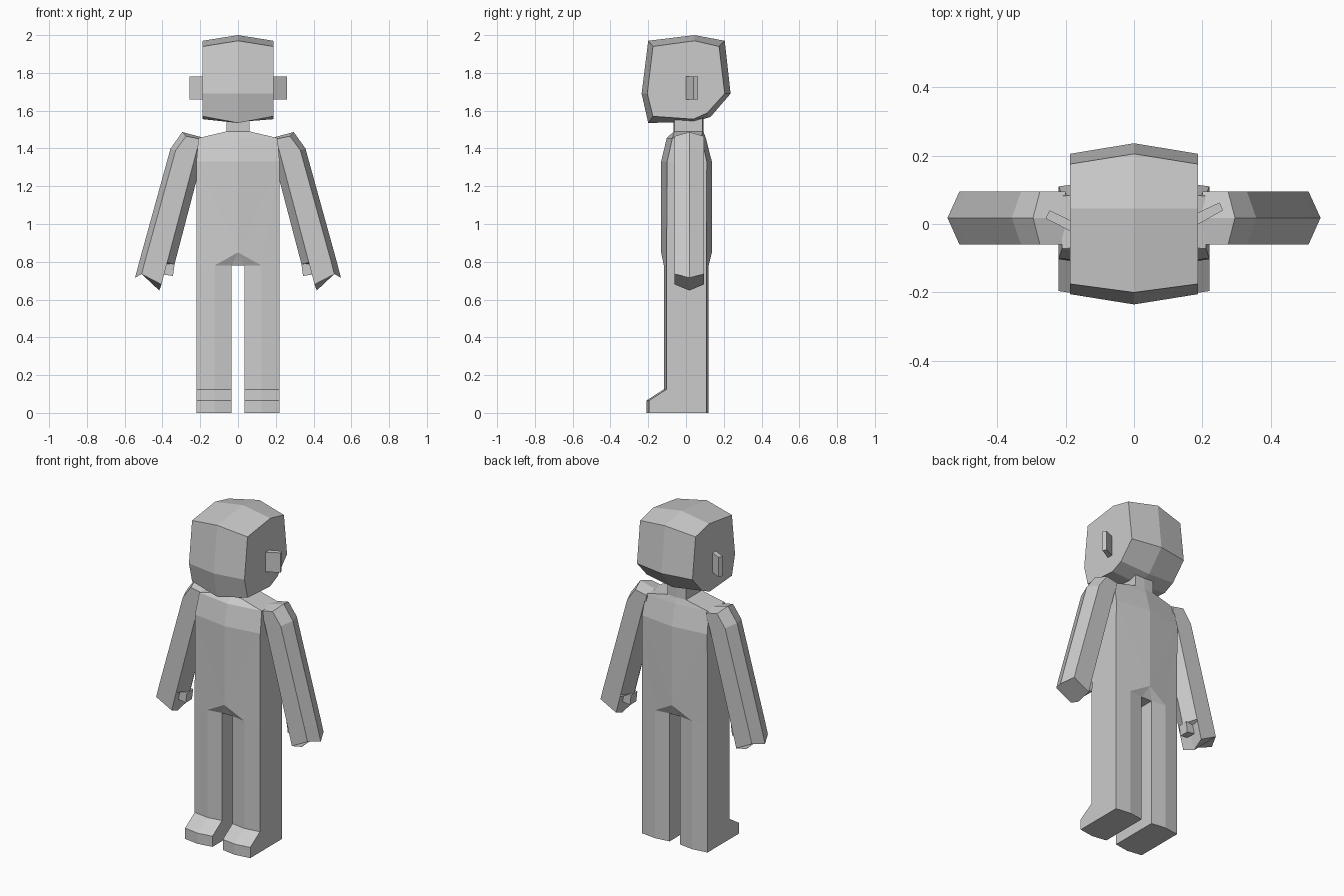
import bpy
import bmesh

if "Cube" in bpy.data.objects:
    bpy.data.objects.remove(bpy.data.objects["Cube"])

grey = bpy.data.materials.new("plain_grey")
grey.diffuse_color = (0.6, 0.6, 0.6, 1)
grey.use_nodes = True
grey.node_tree.nodes["Principled BSDF"].inputs["Base Color"].default_value = grey.diffuse_color


def make(name, verts, faces, mirror=False):
    """Flat-shaded object, optionally mirrored across x = 0."""
    bm = bmesh.new()
    vs = [bm.verts.new(v) for v in verts]
    for f in faces:
        bm.faces.new([vs[i] for i in f])
    if mirror:
        dup = bmesh.ops.duplicate(bm, geom=bm.verts[:] + bm.edges[:] + bm.faces[:])
        for v in dup["geom"]:
            if isinstance(v, bmesh.types.BMVert):
                v.co.x *= -1
        bmesh.ops.reverse_faces(
            bm, faces=[f for f in dup["geom"] if isinstance(f, bmesh.types.BMFace)])
        bmesh.ops.remove_doubles(bm, verts=bm.verts[:], dist=0.0005)
    bmesh.ops.recalc_face_normals(bm, faces=bm.faces[:])
    me = bpy.data.meshes.new(name)
    bm.to_mesh(me)
    bm.free()
    me.materials.append(grey)
    ob = bpy.data.objects.new(name, me)
    bpy.context.collection.objects.link(ob)
    return ob


def loft_faces(n, rings):
    return [(r * n + i, r * n + (i + 1) % n, (r + 1) * n + (i + 1) % n, (r + 1) * n + i)
            for r in range(rings - 1) for i in range(n)]


def loft(name, rings, mirror=False):
    """Closed skin through equal-sized rings, capped at both ends."""
    n = len(rings[0])
    verts = [p for ring in rings for p in ring]
    last = (len(rings) - 1) * n
    caps = [tuple(range(n)), tuple(range(last, last + n))]
    return make(name, verts, loft_faces(n, len(rings)) + caps, mirror)


# Head: side profile with a raised centre ridge
outer = [(-.20, 1.97), (.045, 2.0), (.205, 1.97), (.236, 1.69),
         (.13, 1.567), (.04, 1.54), (-.20, 1.535), (-.235, 1.69)]
inner = [(-.175, 1.94), (.045, 1.97), (.175, 1.94), (.205, 1.69),
         (.112, 1.588), (.04, 1.555), (-.175, 1.57), (-.205, 1.69)]
loft("head", [[(x, y, z) for y, z in prof]
              for x, prof in ((-.187, inner), (0, outer), (.187, inner))])

# Ears: slanted plates
ears = {"right_ear": [(.18, -.005), (.26, .04), (.25, .063), (.18, .03)],
        "left_ear": [(-.18, .008), (-.247, .04), (-.258, .016), (-.18, -.024)]}
for name, plan in ears.items():
    loft(name, [[(x, y, z) for x, y in plan] for z in (1.66, 1.78)])

# Legs and feet: six-sided columns, toes pushed forward low down
def leg_ring(z, front):
    return [(.22, front, z), (.125, front - .014, z), (.035, front, z),
            (.035, .108, z), (.125, .12, z), (.22, .108, z)]


verts = [p for z, f in ((0, -.196), (.065, -.196), (.125, -.103), (.78, -.103))
         for p in leg_ring(z, f)]
faces = loft_faces(6, 4) + [tuple(range(6))]
SF, RF, IF, IB, RB, SB = range(18, 24)

# Torso: crotch peak, chest, shoulder and neck levels, front then back
verts += [(0, -.132, .85), (0, .137, .85), (0, -.103, .78), (0, .108, .78),
          (.22, -.10, 1.33), (0, -.132, 1.33), (.22, .11, 1.33), (0, .137, 1.33),
          (.21, -.072, 1.455), (0, -.102, 1.455), (.21, .082, 1.455), (0, .105, 1.455),
          (.062, -.062, 1.49), (0, -.065, 1.49), (.062, .088, 1.49), (0, .092, 1.49),
          (.062, -.062, 1.57), (0, -.065, 1.57), (.062, .088, 1.57), (0, .092, 1.57)]
CF, CB, DF, DB = range(24, 28)
for s, r, i, c, d, k in ((SF, RF, IF, CF, DF, 0), (SB, RB, IB, CB, DB, 2)):
    side, mid = 28 + k, 29 + k
    faces += [(s, r, side), (r, c, side), (c, mid, side), (r, i, c), (i, d, c)]
    for level in (28, 32, 36):
        a = level + k
        faces.append((a, a + 1, a + 5, a + 4))
faces += [(IF, IB, DB, DF), (SF, SB, 30, 28), (28, 30, 34, 32),
          (32, 34, 38, 36), (36, 38, 42, 40), (40, 41, 43, 42)]
make("body", verts, faces, mirror=True)

# Arms: six-sided sections given as outer ridge, outer edge, inner edge, inner ridge
sections = [
    [(.195, 1.46), (.20, 1.45), (.205, 1.40), (.19, 1.37)],
    [(.295, 1.487), (.275, 1.465), (.212, 1.412), (.19, 1.37)],
    [(.357, 1.40), (.33, 1.39), (.23, 1.345), (.195, 1.325)],
    [(.516, .825), (.485, .83), (.375, .797), (.336, .787)],
    [(.519, .815), (.488, .82), (.378, .785), (.385, .78)],
    [(.545, .715), (.51, .735), (.405, .68), (.417, .648)]]
FRONT, RIDGE, BACK = -.06, .018, .095
rings = []
for o, e, i, d in sections:
    rings.append([(o[0], RIDGE, o[1]), (e[0], FRONT, e[1]), (i[0], FRONT, i[1]),
                  (d[0], RIDGE, d[1]), (i[0], BACK, i[1]), (e[0], BACK, e[1])])
loft("arms", rings, mirror=True)

# Thumbs: small blocks on the inner side of the hands
thumb = [(.336, .787), (.344, .725), (.41, .735), (.40, .80)]
loft("thumbs", [[(x, y, z) for x, z in thumb] for y in (-.012, .048)], mirror=True)
